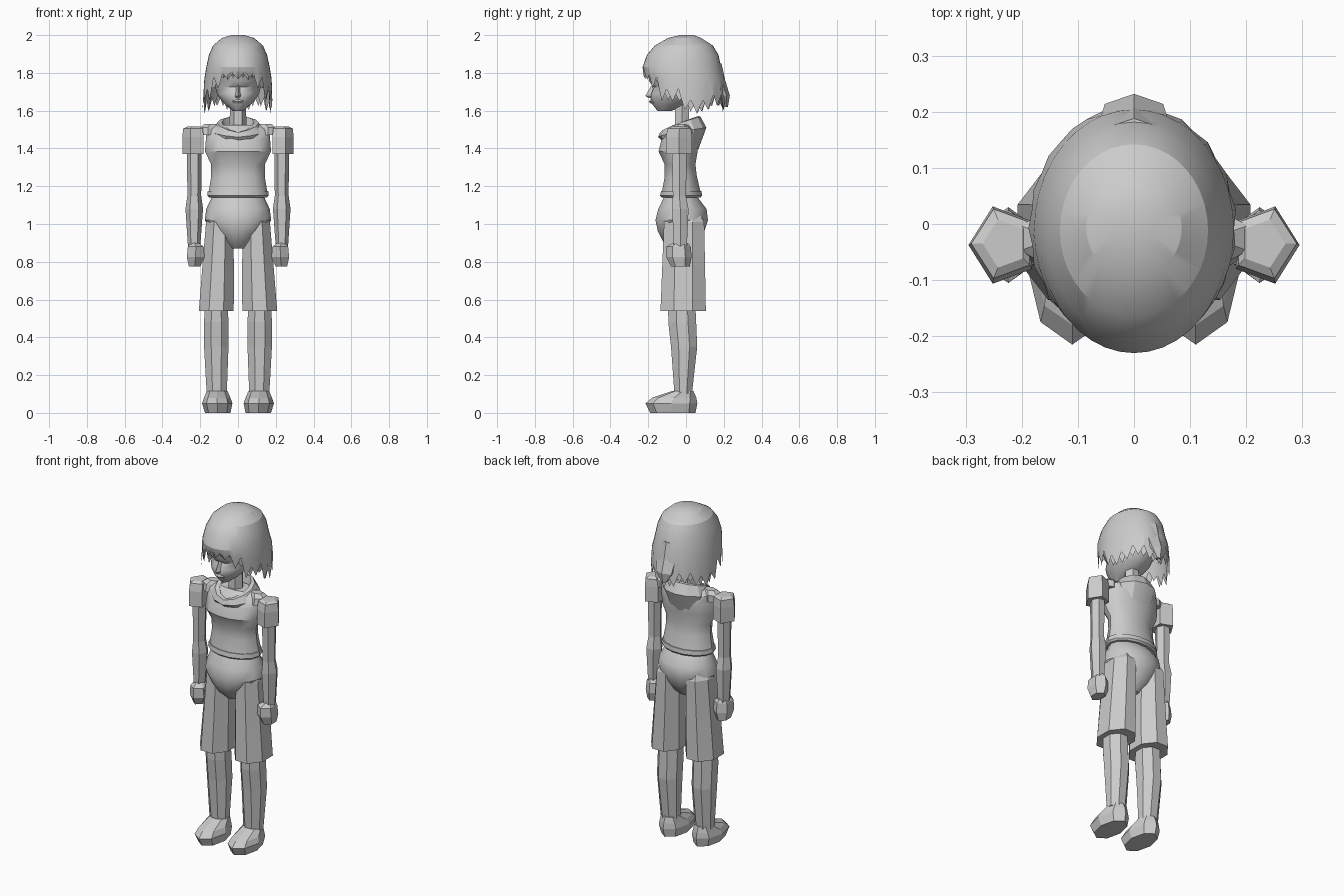
import bpy, bmesh
from math import sin, cos, pi, radians

cube = bpy.data.objects.get("Cube")
if cube:
    bpy.data.objects.remove(cube)

grey = bpy.data.materials.new("plain grey")
grey.use_nodes = True
colour = (0.6, 0.6, 0.6, 1)
grey.diffuse_color = colour
grey.node_tree.nodes["Principled BSDF"].inputs["Base Color"].default_value = colour


def skin(name, loops, caps=(True, True), mirror=False, smooth=0):
    """Bridge closed loops of points into one mesh object."""
    bm = bmesh.new()
    rows = [[bm.verts.new(p) for p in loop] for loop in loops]
    n = len(rows[0])
    for a, b in zip(rows, rows[1:]):
        for i in range(n):
            j = (i + 1) % n
            bm.faces.new((a[i], a[j], b[j], b[i]))
    if caps[0]:
        bm.faces.new(rows[0][::-1])
    if caps[1]:
        bm.faces.new(rows[-1])
    bmesh.ops.recalc_face_normals(bm, faces=bm.faces)
    mesh = bpy.data.meshes.new(name)
    bm.to_mesh(mesh)
    bm.free()
    ob = bpy.data.objects.new(name, mesh)
    bpy.context.collection.objects.link(ob)
    mesh.materials.append(grey)
    if mirror:
        ob.modifiers.new("Mirror", 'MIRROR').use_mirror_merge = False
    if smooth:
        bpy.ops.object.select_all(action='DESELECT')
        ob.select_set(True)
        bpy.context.view_layer.objects.active = ob
        bpy.ops.object.shade_smooth_by_angle(angle=radians(smooth))
    return ob


def ring(z, x0, x1, y0, y1, n, turn=0):
    """Ellipse of n points filling a box at height z; the first point faces the front."""
    cx, cy, rx, ry = (x0 + x1) / 2, (y0 + y1) / 2, (x1 - x0) / 2, (y1 - y0) / 2
    angles = [2 * pi * i / n + radians(turn) for i in range(n)]
    return [(cx + rx * sin(a), cy - ry * cos(a), z) for a in angles]


def limb(name, n, turn, *rows):
    return skin(name, [ring(*r, n, turn) for r in rows], mirror=True)


def body(name, n, *rows, smooth=35):
    """Centred part; rows give height, half width, front and back."""
    return skin(name, [ring(z, -w, w, f, b, n, 180 / n) for z, w, f, b in rows], smooth=smooth)


# Legs
limb("shoes", 8, 0,
     (0, .04, .175, -.19, .05), (.05, .03, .19, -.215, .06),
     (.08, .04, .18, -.18, .055), (.115, .055, .165, -.075, .04))
limb("lower_legs", 8, 22.5,
     (.1, .055, .17, -.065, .035), (.35, .045, .185, -.085, .065),
     (.48, .045, .185, -.1, .06), (.58, .05, .18, -.1, .055))
limb("shorts_legs", 8, 22.5,
     (.54, .015, .215, -.145, .115), (.78, .015, .195, -.135, .11),
     (1.01, .02, .175, -.125, .105), (1.05, .04, .15, -.1, .08))

# Arms
limb("sleeves", 5, 18,
     (1.37, .17, .295, -.11, .035), (1.46, .17, .295, -.11, .035),
     (1.505, .175, .29, -.1, .03), (1.515, .19, .27, -.08, .01))
limb("upper_arms", 6, 30,
     (1.14, .195, .268, -.075, .005), (1.38, .192, .27, -.08, .01))
limb("forearms", 6, 30,
     (.88, .2, .265, -.07, .01), (1.08, .185, .278, -.08, .02), (1.15, .195, .268, -.075, .005))
limb("hands", 6, 0,
     (.775, .195, .265, -.08, .02), (.825, .17, .278, -.105, .03),
     (.88, .175, .272, -.105, .025), (.9, .205, .255, -.07, .01))

# Trunk
body("shorts_seat", 14,
     (.87, .045, -.08, .02), (.91, .09, -.125, .07), (.96, .13, -.152, .1),
     (1.02, .176, -.165, .12), (1.08, .168, -.15, .112), (1.14, .14, -.12, .065))
body("hem_band", 14,
     (1.14, .152, -.13, .08), (1.15, .162, -.14, .088), (1.175, .16, -.135, .085))
body("shirt", 14,
     (1.17, .155, -.13, .08), (1.25, .142, -.115, .06), (1.315, .142, -.115, .052),
     (1.385, .175, -.148, .064), (1.45, .17, -.132, .07), (1.5, .17, -.1, .06),
     (1.525, .13, -.07, .04))
limb("shoulders", 6, 0,
     (1.47, .11, .21, -.08, .02), (1.51, .11, .21, -.07, .02), (1.53, .11, .18, -.05, 0))
body("neck", 6, (1.48, .046, -.066, .024), (1.64, .042, -.062, .02), smooth=0)


# Folded hood: each loop gives its radii, front height and back height
def hood_loop(rx, ry, cy, low, high, n=12):
    angles = [2 * pi * i / n for i in range(n)]
    return [(rx * sin(a), cy - ry * cos(a), low + (high - low) * ((1 - cos(a)) / 2) ** .7)
            for a in angles]


skin("hood", [hood_loop(.055, .065, -.02, 1.46, 1.48),
              hood_loop(.085, .09, -.025, 1.485, 1.572),
              hood_loop(.11, .107, -.03, 1.485, 1.568),
              hood_loop(.14, .128, -.02, 1.46, 1.51),
              hood_loop(.12, .095, -.03, 1.44, 1.395)], caps=(False, False), smooth=25)

# Head
body("face", 14,
     (1.597, .025, -.15, -.08), (1.63, .066, -.178, 0), (1.665, .097, -.19, .07),
     (1.69, .112, -.188, .09), (1.725, .12, -.172, .11), (1.755, .122, -.2, .13),
     (1.82, .13, -.205, .14))
skin("nose", [ring(1.668, -.018, .018, -.198, -.15, 4), ring(1.678, -.017, .017, -.216, -.15, 4),
              ring(1.735, -.007, .007, -.182, -.15, 4)])
skin("lips", [ring(1.637, -.03, .03, -.185, -.14, 6), ring(1.648, -.035, .035, -.197, -.14, 6),
              ring(1.66, -.03, .03, -.188, -.14, 6)])


# Bobbed hair: a dome whose lower edge zigzags into pointed locks
def hair_layer(name, scale, turn, n, rise):
    dome = [(2.0, .035, -.03, .04), (1.985, .085, -.095, .08), (1.945, .132, -.165, .142),
            (1.895, .154, -.207, .172), (1.83, .168, -.23, .186)]
    loops = []
    for z, w, f, b in dome:
        loops.append(ring(z - (1 - scale) * .2, -w * scale, w * scale,
                          f * scale, b * scale, n, turn))
    root, tips = [], []
    for i in range(n):
        a = 2 * pi * i / n + radians(turn)
        off = abs((a + pi) % (2 * pi) - pi) / pi
        tip = i % 2 == 0
        if off < .2:
            z = 1.765 + rise
        elif off < .3:
            z = 1.715 + rise
        elif off < .5:
            z = 1.65 + rise / 2
        else:
            z = 1.605 + .02 * cos(5 * a) + rise / 2
        if not tip:
            z += .03 if off < .2 else .065
        flare = scale * (1 + .06 * off + (.03 * sin(3 * i) if tip and off > .2 else 0))
        root.append((.178 * scale * sin(a), scale * (-.01 - .214 * cos(a)), max(z + .02, 1.77)))
        tips.append((.178 * flare * sin(a), flare * (-.007 - .207 * cos(a)), z))
    skin(name, loops + [root, tips], caps=(True, False), smooth=22)


hair_layer("hair_outer", 1, 0, 40, 0)
hair_layer("hair_inner", .94, 9, 40, .008)

# Raised crown lock sweeping down to the nape
skin("nape_lock", [ring(1.85, -.06, .06, .12, .188, 6), ring(1.76, -.07, .07, .12, .208, 6),
                   ring(1.68, -.06, .06, .16, .232, 6), ring(1.62, -.015, .015, .19, .222, 6)])
